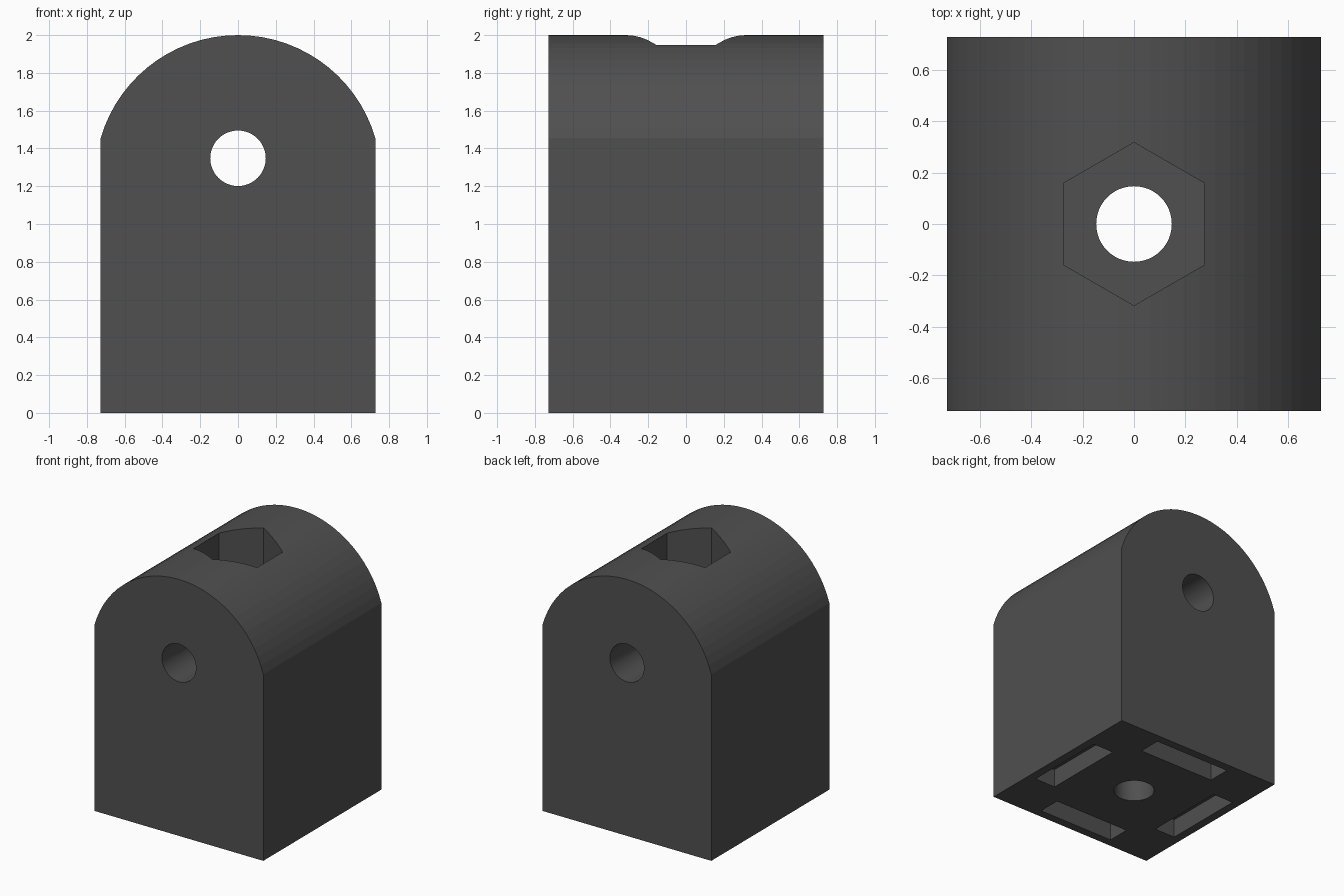
import bpy, bmesh
from math import sin, cos, asin, pi

HALF, TOP, SHOULDER = 0.727, 2.0, 1.455   # half width, crown and shoulder heights
HOLE_R, PIN_Z = 0.147, 1.348              # bore radius, cross bore height
HEX_R, HEX_FLOOR = 0.317, 1.6             # nut pocket
SLOT_DEPTH = 0.145

cube = bpy.data.objects.get("Cube")
if cube:
    bpy.data.objects.remove(cube, do_unlink=True)

grey = bpy.data.materials.new("dark grey plastic")
grey.use_nodes = True
colour = (0.08, 0.08, 0.08, 1)
grey.diffuse_color = colour
grey.node_tree.nodes["Principled BSDF"].inputs["Base Color"].default_value = colour


def prism(name, outline, direction):
    """Extrude a closed outline of 3D points along a direction."""
    bm = bmesh.new()
    face = bm.faces.new([bm.verts.new(p) for p in outline])
    moved = bmesh.ops.extrude_face_region(bm, geom=[face])["geom"]
    verts = [v for v in moved if isinstance(v, bmesh.types.BMVert)]
    bmesh.ops.translate(bm, verts=verts, vec=direction)
    bmesh.ops.recalc_face_normals(bm, faces=bm.faces)
    mesh = bpy.data.meshes.new(name)
    bm.to_mesh(mesh)
    bm.free()
    mesh.materials.append(grey)
    obj = bpy.data.objects.new(name, mesh)
    bpy.context.collection.objects.link(obj)
    return obj


def ring(radius, sides, start=0.0):
    angles = [start + 2 * pi * i / sides for i in range(sides)]
    return [(radius * cos(a), radius * sin(a)) for a in angles]


# Block with an arched crown
rise = TOP - SHOULDER
radius = (HALF ** 2 + rise ** 2) / (2 * rise)
sweep = asin(HALF / radius)
steps = 30
arch = [(radius * sin(a), TOP - radius + radius * cos(a))
        for a in (sweep - 2 * sweep * i / steps for i in range(steps + 1))]
profile = [(-HALF, 0), (HALF, 0)] + arch
block = prism("bracket_block", [(x, -HALF, z) for x, z in profile], (0, 2 * HALF, 0))

# Cutters: cross bore, vertical bore and hexagonal nut pocket
cutters = [
    prism("cross_bore", [(x, -1, z + PIN_Z) for x, z in ring(HOLE_R, 48)], (0, 2, 0)),
    prism("vertical_bore", [(x, y, -0.5) for x, y in ring(HOLE_R, 48)], (0, 0, 3)),
    prism("nut_pocket", [(x, y, HEX_FLOOR) for x, y in ring(HEX_R, 6, pi / 2)], (0, 0, 1)),
]

# Cutters: four slots around the underside
corners = [(-0.33, 0.48), (0.33, 0.48), (0.33, 0.66), (-0.33, 0.66)]
for i in range(4):
    c, s = cos(i * pi / 2), sin(i * pi / 2)
    outline = [(c * x - s * y, s * x + c * y, -0.1) for x, y in corners]
    cutters.append(prism("base_slot", outline, (0, 0, 0.1 + SLOT_DEPTH)))

for cutter in cutters:
    cutter.hide_render = True
    mod = block.modifiers.new(cutter.name, "BOOLEAN")
    mod.operation = "DIFFERENCE"
    mod.solver = "EXACT"
    mod.object = cutter

# Bake the cuts, then discard the cutters
graph = bpy.context.evaluated_depsgraph_get()
baked = bpy.data.meshes.new_from_object(block.evaluated_get(graph))
block.modifiers.clear()
block.data = baked
for cutter in cutters:
    bpy.data.objects.remove(cutter, do_unlink=True)

# Smooth bores, with crisp edges
bpy.ops.object.select_all(action="DESELECT")
block.select_set(True)
bpy.context.view_layer.objects.active = block
bpy.ops.object.shade_smooth_by_angle(angle=pi / 7)
for face in block.data.polygons:   # crown stays faceted
    if face.normal.z > 0.1 and face.center.z > SHOULDER:
        face.use_smooth = False
